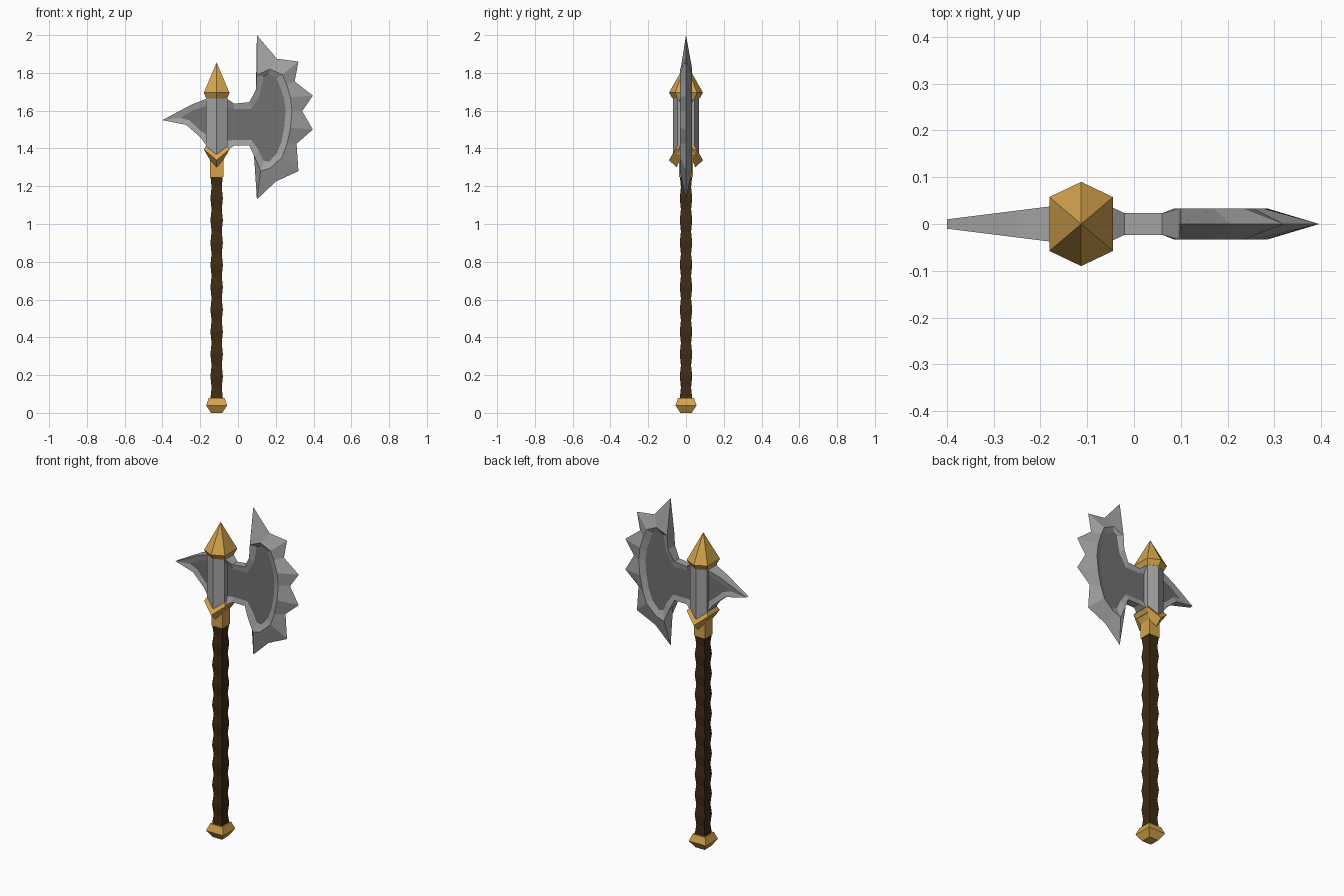
import bpy, bmesh

if "Cube" in bpy.data.objects:
    bpy.data.objects.remove(bpy.data.objects["Cube"])

SHAFT_X = -0.113


def material(name, rgb):
    m = bpy.data.materials.new(name)
    m.diffuse_color = (*rgb, 1)
    m.use_nodes = True
    m.node_tree.nodes["Principled BSDF"].inputs["Base Color"].default_value = m.diffuse_color
    return m


STEEL = material("light_steel", (0.36, 0.36, 0.36))
DARK = material("dark_steel", (0.165, 0.165, 0.165))
GOLD = material("gold", (0.66, 0.37, 0.075))
WOOD = material("dark_wood", (0.05, 0.024, 0.007))


def loft(name, rings, mats, cap_index=0):
    """Skin equal-sized rings of points, closing both ends."""
    bm = bmesh.new()
    loops = [[bm.verts.new(p) for p in ring] for ring in rings]
    n = len(loops[0])
    for a, b in zip(loops, loops[1:]):
        for i in range(n):
            j = (i + 1) % n
            bm.faces.new((a[i], a[j], b[j], b[i]))
    for cap in (loops[0], loops[-1]):
        bm.faces.new(cap).material_index = cap_index
    bmesh.ops.remove_doubles(bm, verts=bm.verts, dist=1e-5)
    bmesh.ops.triangulate(bm, faces=[f for f in bm.faces if len(f.verts) > 4])
    bmesh.ops.recalc_face_normals(bm, faces=bm.faces)
    mesh = bpy.data.meshes.new(name)
    bm.to_mesh(mesh)
    bm.free()
    for m in mats:
        mesh.materials.append(m)
    obj = bpy.data.objects.new(name, mesh)
    bpy.context.collection.objects.link(obj)
    return obj


def square(r, z):
    return [(SHAFT_X + sx * r, sy * r, z)
            for sx, sy in ((1, -1), (1, 1), (-1, 1), (-1, -1))]


def hexagon(rx, ry, z, drop=0):
    """Hexagon with points to front and back; those points can hang lower."""
    k = 0.64
    return [(SHAFT_X + sx * rx, sy * ry, z - (0 if sx else drop))
            for sx, sy in ((1, -k), (1, k), (0, 1), (-1, k), (-1, -k), (0, -1))]


def plate(name, rim, panel, rim_y, panel_y, edge=None):
    """Steel plate with a raised rim, sunken dark panels and optional cutting edge."""
    def ring(points, thick, side):
        return [(x, side * thick(x), z) for x, z in points]
    rings = [ring(panel, panel_y, -1), ring(rim, rim_y, -1)]
    if edge:
        rings.append(ring(edge, lambda x: 0, 1))
    rings += [ring(rim, rim_y, 1), ring(panel, panel_y, 1)]
    return loft(name, rings, (STEEL, DARK), cap_index=1)


# Square pommel and rippled grip
loft("pommel", [square(0.03, 0), square(0.056, 0.04), square(0.041, 0.08)], [GOLD])
STEPS = 20
loft("grip", [square(0.027 if i % 2 else 0.033, 0.075 + 1.18 * i / STEPS)
              for i in range(STEPS + 1)], [WOOD])

# Gold collar: square neck and flared hexagonal cup dipping front and back
loft("collar_neck", [square(0.036, 1.25), square(0.036, 1.36)], [GOLD])
loft("collar_cup", [hexagon(0.036, 0.05, 1.34, 0.04),
                    hexagon(0.068, 0.09, 1.395, 0.057),
                    hexagon(0.056, 0.068, 1.415, 0.045)], [GOLD])

# Hexagonal steel socket and gold finial
loft("socket", [hexagon(0.057, 0.07, 1.37), hexagon(0.057, 0.07, 1.67)], [STEEL])
loft("finial", [hexagon(0.056, 0.072, 1.665), hexagon(0.068, 0.09, 1.695),
                hexagon(0, 0, 1.855)], [GOLD])

# Crescent blade: neck root, toothed cutting edge, back to the root
neck_top = [(-0.06, 1.665), (-0.02, 1.637), (0.06, 1.645), (0.095, 1.71)]
neck_bottom = [(0.085, 1.36), (0.06, 1.415), (-0.02, 1.415), (-0.06, 1.39)]
teeth = [(0.10, 2.0), (0.206, 1.875), (0.32, 1.86), (0.30, 1.755),
         (0.396, 1.68), (0.34, 1.597), (0.396, 1.50), (0.31, 1.425),
         (0.32, 1.28), (0.20, 1.225), (0.10, 1.13)]
rim = [(0.10, 1.79), (0.17, 1.82), (0.235, 1.79), (0.257, 1.74),
       (0.278, 1.67), (0.286, 1.60), (0.278, 1.51), (0.26, 1.425),
       (0.235, 1.355), (0.17, 1.295), (0.12, 1.28)]
panel = [(-0.06, 1.62), (-0.02, 1.61), (0.07, 1.61), (0.115, 1.68),
         (0.135, 1.78), (0.16, 1.795), (0.205, 1.77), (0.225, 1.72),
         (0.245, 1.66), (0.252, 1.60), (0.245, 1.515), (0.23, 1.435),
         (0.205, 1.375), (0.165, 1.33), (0.135, 1.335),
         (0.11, 1.39), (0.07, 1.445), (-0.02, 1.445), (-0.06, 1.44)]
plate("axe_blade", neck_top + rim + neck_bottom, panel,
      lambda x: 0.042 if x < -0.05 else 0.023 if x < 0.08 else 0.033,
      lambda x: 0.018, edge=neck_top + teeth + neck_bottom)

# Rear spike, thinning towards its tip
plate("rear_spike",
      [(-0.15, 1.67), (-0.25, 1.63), (-0.40, 1.55), (-0.275, 1.525),
       (-0.20, 1.46), (-0.15, 1.39)],
      [(-0.15, 1.63), (-0.24, 1.602), (-0.305, 1.562), (-0.255, 1.548),
       (-0.205, 1.50), (-0.15, 1.46)],
      lambda x: 0.04 + (x + 0.16) * 0.125,
      lambda x: 0.032 + (x + 0.16) * 0.125)
